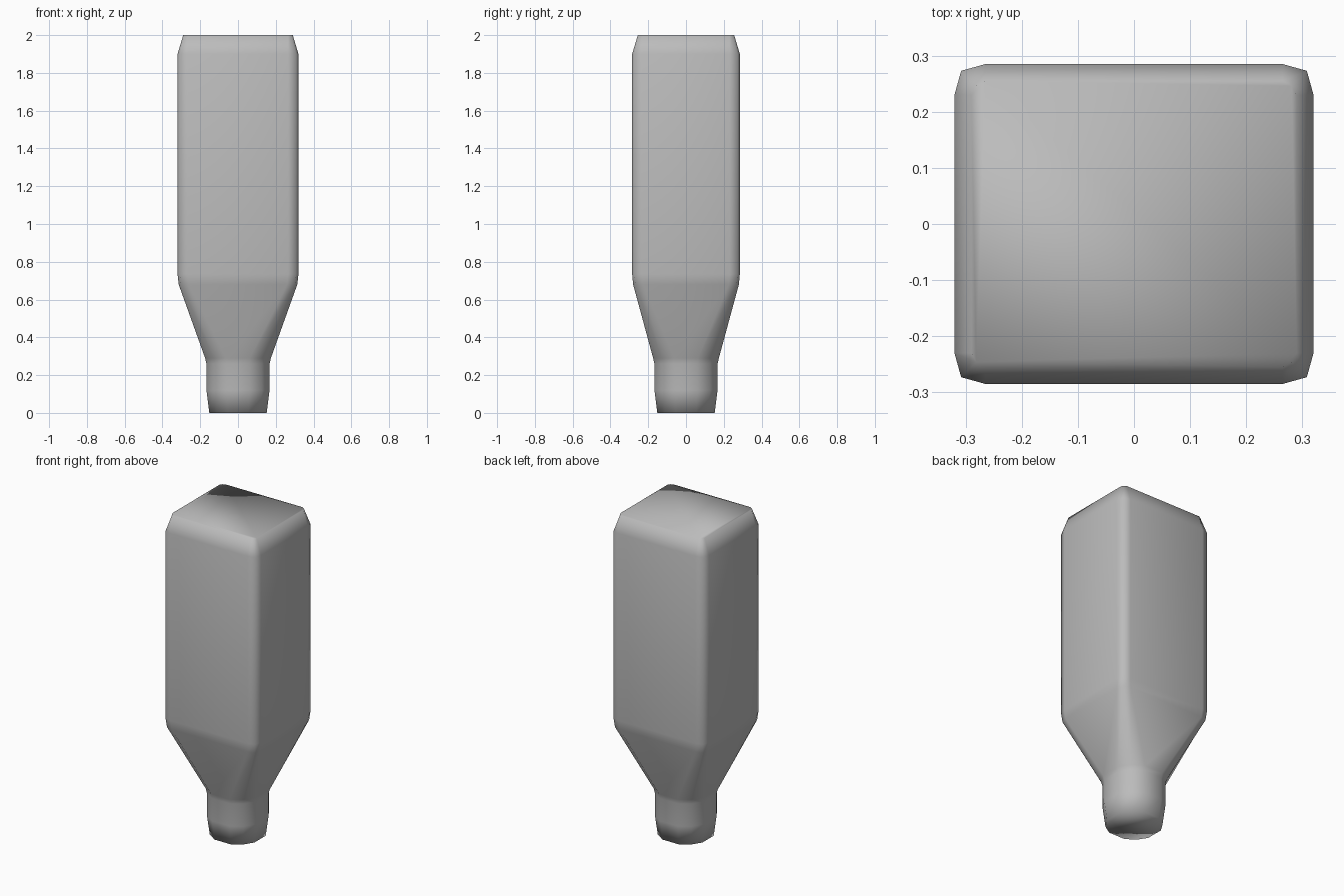
import bpy, bmesh, math

cube = bpy.data.objects.get("Cube")
if cube:
    bpy.data.objects.remove(cube, do_unlink=True)

# Single grey material
grey = bpy.data.materials.new("plain_grey")
grey.use_nodes = True
colour = (0.5, 0.5, 0.5, 1)
grey.diffuse_color = colour
grey.node_tree.nodes["Principled BSDF"].inputs["Base Color"].default_value = colour


def ring_from_corner(corner):
    """Mirror one three-point corner into a full counter-clockwise ring."""
    back = corner[::-1]
    return (corner + [(-x, y) for x, y in back]
            + [(-x, -y) for x, y in corner] + [(x, -y) for x, y in back])


def box_ring(hx, hy, inner_x, inner_y, mid):
    return ring_from_corner([(hx, inner_y), (hx - mid, hy - mid), (inner_x, hy)])


def round_ring(radius):
    angles = [math.radians(a) for a in (20, 45, 70)]
    r = radius / math.cos(angles[0])
    return ring_from_corner([(r * math.cos(a), r * math.sin(a)) for a in angles])


body = box_ring(0.32, 0.285, 0.265, 0.23, 0.012)
sections = [
    (0.0, round_ring(0.152)),
    (0.12, round_ring(0.167)),
    (0.26, round_ring(0.167)),
    (0.29, round_ring(0.174)),
    (0.68, box_ring(0.314, 0.28, 0.26, 0.226, 0.012)),
    (0.735, body),
    (1.9, body),
    (2.0, box_ring(0.29, 0.255, 0.265, 0.23, 0.009)),
]

# Loft the sections into one closed column
bm = bmesh.new()
rings = [[bm.verts.new((x, y, z)) for x, y in pts] for z, pts in sections]
for low, high in zip(rings, rings[1:]):
    n = len(low)
    for i in range(n):
        j = (i + 1) % n
        bm.faces.new((low[i], low[j], high[j], high[i]))
bm.faces.new(rings[0][::-1])
bm.faces.new(rings[-1])
for face in bm.faces:
    face.smooth = True

mesh = bpy.data.meshes.new("tapered_column")
bm.to_mesh(mesh)
bm.free()
mesh.materials.append(grey)
column = bpy.data.objects.new("tapered_column", mesh)
bpy.context.collection.objects.link(column)
